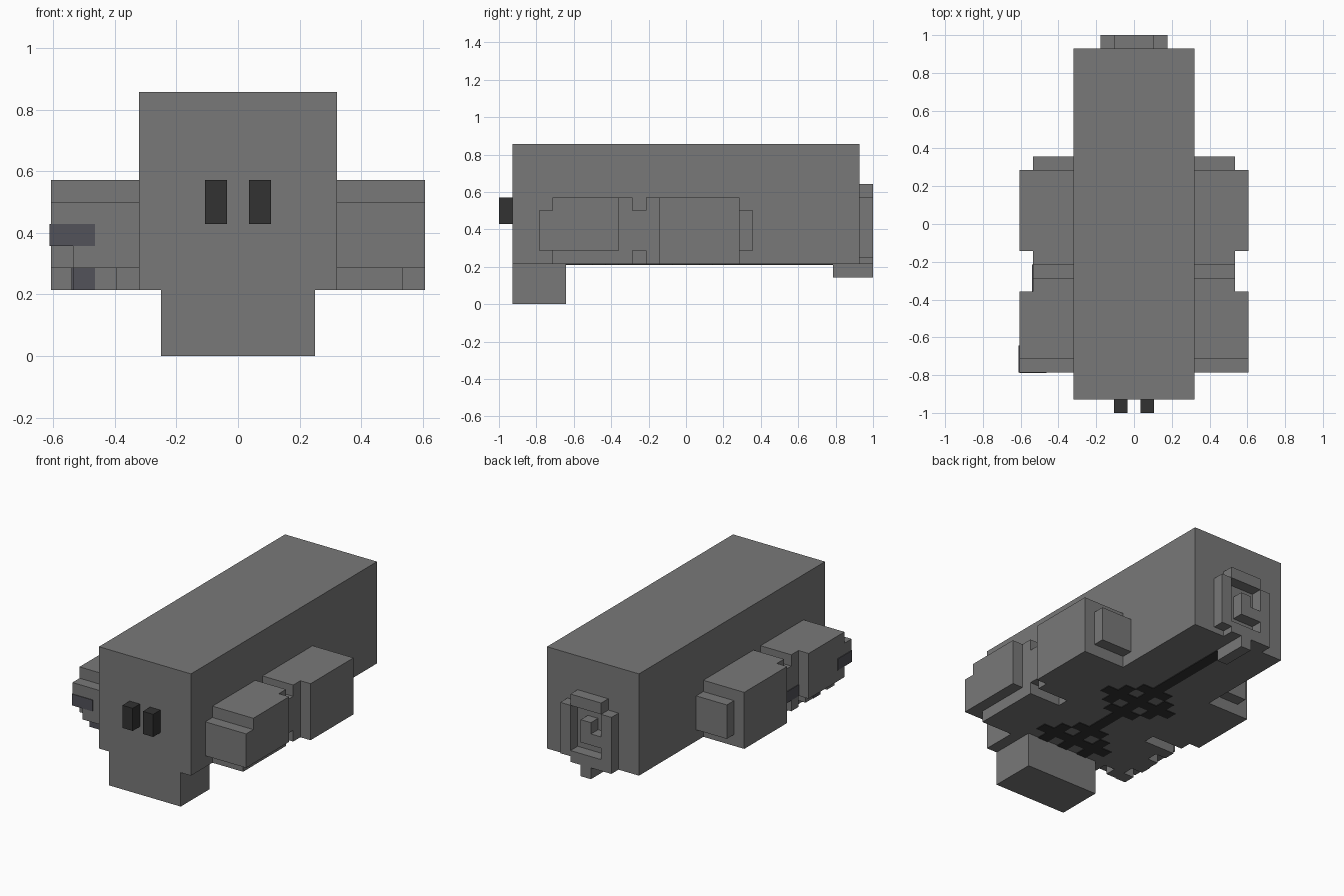
import bpy, bmesh
from mathutils import Vector

U = 1 / 14  # size of one block

old = bpy.data.objects.get("Cube")
if old:
    bpy.data.objects.remove(old, do_unlink=True)


def material(name, rgb):
    m = bpy.data.materials.new(name)
    m.use_nodes = True
    m.diffuse_color = (*rgb, 1)
    m.node_tree.nodes["Principled BSDF"].inputs["Base Color"].default_value = (*rgb, 1)
    return m


GREY = material("mid grey", (0.19, 0.19, 0.19))
BLACK = material("charcoal", (0.032, 0.032, 0.032))
SLATE = material("slate", (0.085, 0.085, 0.10))


def blocks(name, mat, boxes, side=1):
    """One object from boxes given as (x0, x1, y0, y1, z0, z1) in blocks."""
    bm = bmesh.new()
    for x0, x1, y0, y1, z0, z1 in boxes:
        verts = bmesh.ops.create_cube(bm, size=1)["verts"]
        size = Vector((x1 - x0, y1 - y0, z1 - z0))
        mid = Vector((side * (x0 + x1), y0 + y1, z0 + z1)) / 2
        for v in verts:
            v.co = Vector(a * s + c for a, s, c in zip(v.co, size, mid)) * U
    me = bpy.data.meshes.new(name)
    bm.to_mesh(me)
    bm.free()
    me.materials.append(mat)
    ob = bpy.data.objects.new(name, me)
    bpy.context.collection.objects.link(ob)
    return ob


# Body and chin
blocks("body", GREY, [(-4.5, 4.5, -13, 13, 3, 12)])
blocks("chin", GREY, [(-3.5, 3.5, -13, -9, 0, 3)])

# Eyes and side limbs
for side, label in ((1, "left"), (-1, "right")):
    blocks(label + "_eye", BLACK, [(0.5, 1.5, -14, -13, 6, 8)], side)
    blocks(label + "_rear_limb", GREY, [
        (4.5, 8.5, -2, 4, 3, 8),
        (4.5, 7.5, 4, 5, 4, 7),
        (4.5, 7.5, -3, -2, 3, 8),
    ], side)
    blocks(label + "_limb_joint", GREY, [
        (4.5, 7.5, -4, -3, 4, 7),
        (4.5, 7.5, -5, -4, 3, 8),
    ], side)

# The left front limb is whole, the right one is worn along its lower edge
blocks("left_front_limb", GREY, [
    (4.5, 8.5, -10, -5, 4, 8),
    (4.5, 7.5, -10, -5, 3, 4),
    (4.5, 8.5, -11, -10, 4, 7),
])
blocks("right_front_limb", GREY, [
    (4.5, 8.5, -10, -5, 4, 8),
    (4.5, 8.5, -11, -10, 5, 7),
    (4.5, 7.5, -11, -10, 4, 5),
    (5.5, 7.5, -10, -9, 3, 4),
    (4.5, 6.5, -9, -5, 3, 4),
    (6.5, 7.5, -8, -6, 3, 4),
], -1)
T = 0.06  # plate thickness in blocks
blocks("right_limb_patches", SLATE, [
    (6.5, 8.5, -11 - T, -11, 5, 6),
    (6.5, 7.5, -10 - T, -10, 3, 4),
    (8.5, 8.5 + T, -11, -9, 5, 6),
    (7.5, 7.5 + T, -5, -3, 4, 5),
    (7.5, 7.5 + T, -8, -7, 3, 4),
], -1)

# Curled tail on the back, with a peg below it
blocks("tail", GREY, [
    (-1.5, 1.5, 13, 14, 8, 9),
    (1.5, 2.5, 13, 14, 3.5, 8),
    (-2.5, -1.5, 13, 14, 3, 8),
    (-1.5, 1.5, 13, 14, 3, 4),
    (-1.5, -0.5, 13, 14, 5, 6),
    (-0.5, 0.5, 13, 14, 5, 7),
])
blocks("tail_peg", GREY, [(-0.5, 0.5, 11, 14, 2, 3)])

# Dark stripe and two pierced diamonds on the belly
cells = {(0, y) for y in range(-9, 11)}
for centre in (0, -8):
    for i in range(-3, 4):
        for j in range(-3, 4):
            if abs(i) + abs(j) <= 3 and (abs(i), abs(j)) != (1, 1):
                cells.add((i, centre + j))
blocks("belly_marking", BLACK,
       [(x - 0.5, x + 0.5, y, y + 1, 3 - T, 3) for x, y in sorted(cells) if y >= -9])
